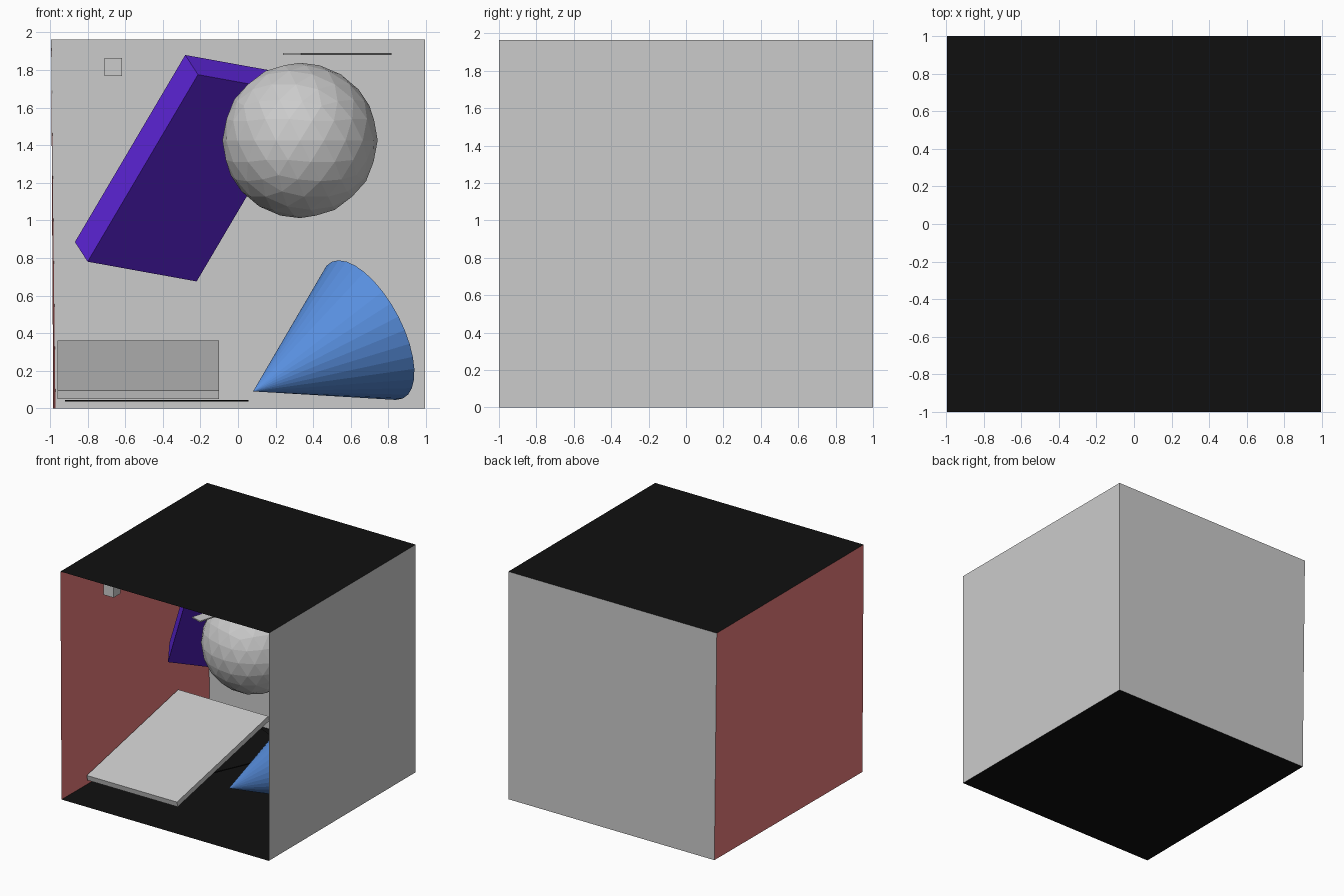
import bpy, math
from mathutils import Vector, Matrix

if "Cube" in bpy.data.objects:
    bpy.data.objects.remove(bpy.data.objects["Cube"])


def material(name, rgb):
    m = bpy.data.materials.new(name)
    m.diffuse_color = (*rgb, 1)
    m.use_nodes = True
    m.node_tree.nodes["Principled BSDF"].inputs["Base Color"].default_value = m.diffuse_color
    return m


RED = material("red", (0.8, 0.2, 0.2))
BLACK = material("black", (0.005, 0.005, 0.005))
BLUE = material("blue", (0.1, 0.28, 0.75))
PURPLE = material("purple", (0.12, 0.02, 0.75))


def finish(obj, name, mat=None):
    obj.name = name
    if mat:
        obj.data.materials.append(mat)
    return obj


def quad(name, corners, mat=None):
    me = bpy.data.meshes.new(name)
    me.from_pydata(corners, [], [(0, 1, 2, 3)])
    obj = bpy.data.objects.new(name, me)
    bpy.context.collection.objects.link(obj)
    return finish(obj, name, mat)


def box(name, center, size, rot=(0, 0, 0), mat=None):
    bpy.ops.mesh.primitive_cube_add(size=1, location=center, rotation=rot)
    obj = bpy.context.object
    obj.scale = size
    return finish(obj, name, mat)


# Room shell, open at the front, with a slightly leaning left wall
W, H = 0.994, 1.963
fl, fr = (-0.983, -1, 0), (W, -1, 0)
bl, br = (-0.971, 1, 0), (W, 1, 0)
tfl, tfr, tbl, tbr = (-W, -1, H), (W, -1, H), (-W, 1, H), (W, 1, H)
quad("floor", [fl, fr, br, bl], BLACK)
quad("ceiling", [tfl, tbl, tbr, tfr], BLACK)
quad("back_wall", [bl, br, tbr, tbl])
quad("right_wall", [br, fr, tfr, tbr])
quad("left_wall", [fl, bl, tbl, tfl], RED)

# Tilted slab near the floor
tilt = math.radians(12)
top_mid = Vector((-0.53, -0.066, 0.2275))
normal = Vector((0, -math.sin(tilt), math.cos(tilt)))
box("tilted_slab", top_mid - normal * 0.023, (0.86, 1.273, 0.046), (tilt, 0, 0))

# Thin dark panel under the slab
box("dark_panel", (-0.4325, 0.205, 0.04), (0.5, 1.28, 0.008),
    (0, 0, math.radians(-24)), BLACK)

# Small cube and long strip below the ceiling
box("small_cube", (-0.664, -0.768, 1.815), (0.095, 0.095, 0.095))
box("ceiling_strip", (0.528, -0.214, 1.885), (0.1, 1.61, 0.01),
    (0, 0, math.radians(-17.4)))

# Leaning purple block, spanned by three edge directions from one corner
up = Vector((0.587, -0.55, 0.995))
side = Vector((0.58, 0.429, -0.105))
depth = up.cross(side).normalized()
if depth.y < 0:
    depth = -depth
depth *= 0.171
corner = Vector((-0.80, 0.188, 0.78))
block = box("leaning_block", (0, 0, 0), (1, 1, 1), mat=PURPLE)
basis = Matrix((side, depth, up)).transposed().to_4x4()
basis.translation = corner + (up + side + depth) / 2
block.data.transform(basis)

# Faceted sphere
bpy.ops.mesh.primitive_ico_sphere_add(subdivisions=3, radius=0.413,
                                      location=(0.33, -0.255, 1.425))
finish(bpy.context.object, "faceted_sphere")

# Tilted cone, from apex to base centre
apex, base = Vector((0.08, -0.238, 0.09)), Vector((0.688, 0.10, 0.416))
axis = apex - base
bpy.ops.mesh.primitive_cone_add(vertices=32, radius1=0.41, radius2=0,
                                depth=axis.length, location=(apex + base) / 2,
                                rotation=axis.to_track_quat('Z', 'Y').to_euler())
finish(bpy.context.object, "tilted_cone", BLUE)
